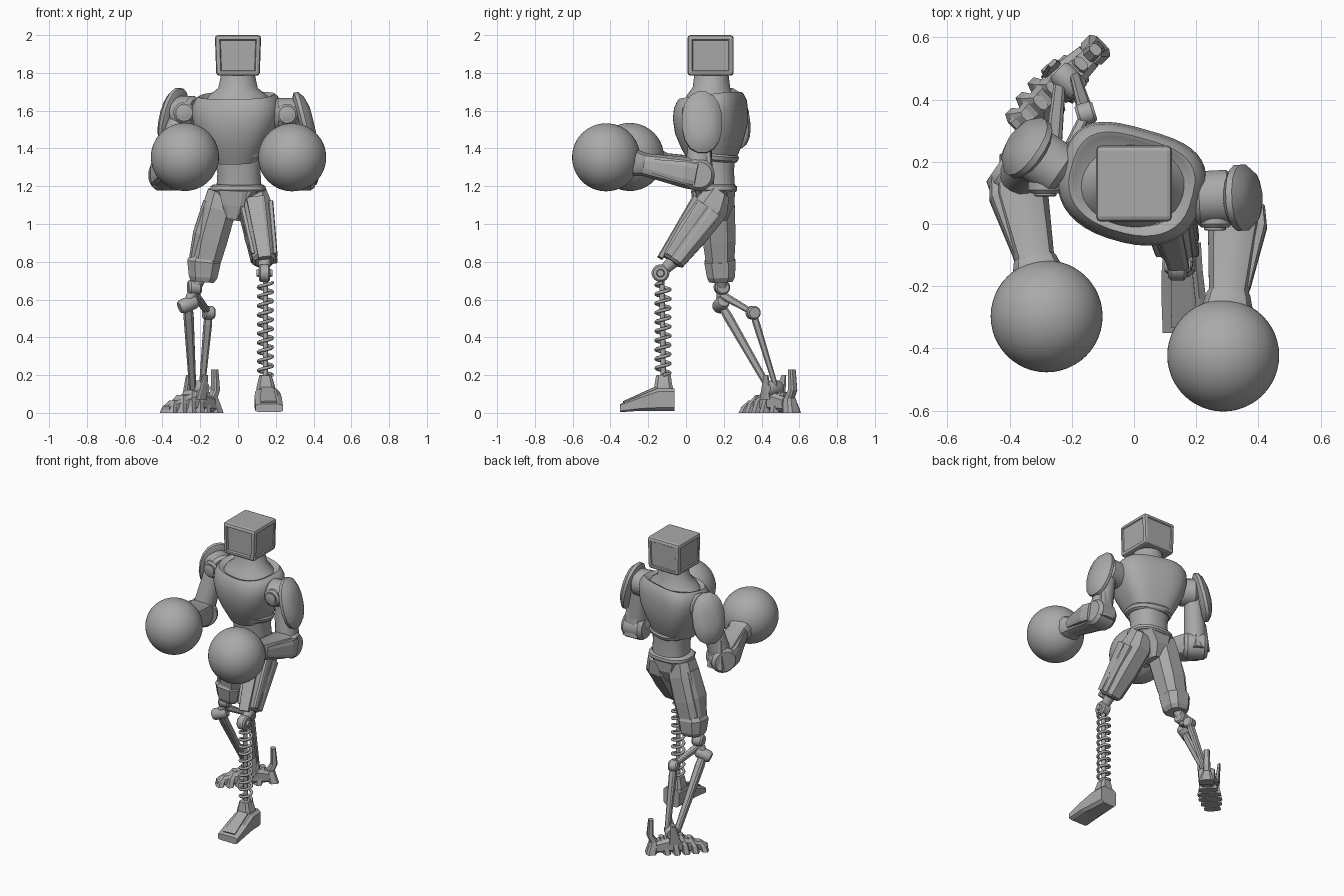
import bpy, bmesh
from math import sin, cos, pi, radians, copysign
from mathutils import Vector as V

if "Cube" in bpy.data.objects:
    bpy.data.objects.remove(bpy.data.objects["Cube"], do_unlink=True)

grey = bpy.data.materials.new("plain grey")
grey.use_nodes = True
grey.diffuse_color = (0.4, 0.4, 0.4, 1)
grey.node_tree.nodes["Principled BSDF"].inputs["Base Color"].default_value = (0.4, 0.4, 0.4, 1)


def finish(name, bm, smooth=None):
    bmesh.ops.recalc_face_normals(bm, faces=bm.faces)
    mesh = bpy.data.meshes.new(name)
    bm.to_mesh(mesh)
    bm.free()
    mesh.materials.append(grey)
    ob = bpy.data.objects.new(name, mesh)
    bpy.context.collection.objects.link(ob)
    if smooth:
        bpy.ops.object.select_all(action="DESELECT")
        ob.select_set(True)
        bpy.context.view_layer.objects.active = ob
        bpy.ops.object.shade_smooth_by_angle(angle=radians(smooth))
    return ob


def loft(name, rings, n=8, square=1.0, side=(1, 0, 0), smooth=None, tilt=0.0, axis=None, back=None):
    """Skin rings of (centre, half width, half depth) stacked along one axis."""
    d = (V(axis) if axis else V(rings[-1][0]) - V(rings[0][0])).normalized()
    s = V(side)
    s = (s - d * s.dot(d)).normalized()
    u = d.cross(s)
    bm = bmesh.new()
    loops = []
    for c, w, h in rings:
        loop = []
        for i in range(n):
            a = 2 * pi * (i + 0.5) / n
            e = back if back and sin(a) > 0 else square
            x = w * copysign(abs(cos(a)) ** e, cos(a))
            y = h * copysign(abs(sin(a)) ** e, sin(a))
            loop.append(bm.verts.new(V(c) + s * x + u * y + d * tilt * y))
        loops.append(loop)
    for p, q in zip(loops, loops[1:]):
        for i in range(n):
            j = (i + 1) % n
            bm.faces.new((p[i], p[j], q[j], q[i]))
    bm.faces.new(loops[0][::-1])
    bm.faces.new(loops[-1])
    return finish(name, bm, smooth)


def rod(name, a, b, r, r2=None, n=16, side=(0.1, 1, 0.05)):
    r2 = r2 or r
    return loft(name, [(a, r, r), (b, r2, r2)], n, side=side, smooth=35 if n > 8 else None)


def disc(name, c, direction, r, thick, rim=0.2):
    """Round joint with a chamfered edge, centred on c."""
    d = V(direction).normalized() * thick / 2
    c = V(c)
    side = (0, 0, 1) if abs(d.z) < abs(d.x) + abs(d.y) else (1, 0, 0)
    k = r * (1 - rim)
    return loft(name, [(c - d, k, k), (c - d * 0.7, r, r), (c + d * 0.7, r, r), (c + d, k, k)],
                20, side=side, smooth=30)


def ball(name, c, r):
    bm = bmesh.new()
    bmesh.ops.create_uvsphere(bm, u_segments=48, v_segments=32, radius=r)
    bmesh.ops.translate(bm, verts=bm.verts, vec=c)
    return finish(name, bm, 60)


# Boxy head with chamfered corners and sunken panels
bm = bmesh.new()
bmesh.ops.create_cube(bm, size=1)
for v in bm.verts:
    v.co = V((v.co.x * 0.245, v.co.y * 0.245 + 0.13, v.co.z * 0.215 + 1.8925))
    if v.co.z < 1.85:
        v.co.x *= 0.94
sides = list(bm.faces)
bmesh.ops.bevel(bm, geom=list(bm.edges), offset=0.016, segments=2, affect="EDGES", profile=0.5)
for f in [f for f in bm.faces if f.calc_area() > 0.02 and abs(f.normal.z) < 0.5]:
    deep = -0.014 if f.normal.y < -0.5 else -0.006
    bmesh.ops.inset_region(bm, faces=[f], thickness=0.012, depth=0)
    bmesh.ops.inset_region(bm, faces=[f], thickness=0.006, depth=deep)
finish("head", bm)

# Neck and chest, turned with the left shoulder forward
turn = (cos(radians(-16)), sin(radians(-16)), 0)
loft("neck", [((0, 0.13, 1.62), 0.19, 0.15), ((0, 0.13, 1.68), 0.155, 0.125),
              ((0, 0.135, 1.72), 0.105, 0.1), ((0, 0.135, 1.80), 0.088, 0.09)], 32, smooth=50)
chest = [(1.33, 0.125, 0.115, 0.14), (1.36, 0.14, 0.13, 0.14), (1.42, 0.175, 0.155, 0.135),
         (1.50, 0.215, 0.18, 0.13), (1.58, 0.235, 0.185, 0.125), (1.635, 0.232, 0.178, 0.125),
         (1.665, 0.215, 0.165, 0.125), (1.68, 0.2, 0.155, 0.125), (1.676, 0.185, 0.142, 0.125),
         (1.66, 0.165, 0.125, 0.125)]
loft("chest", [((-0.01, y, z), w, h) for z, w, h, y in chest], 40, 0.85, turn, 40, 0.13, (0, 0, 1), 0.65)
loft("chest_lower_band", [((0, 0.14, 1.335), 0.128, 0.118), ((0, 0.14, 1.345), 0.142, 0.13),
                          ((0, 0.14, 1.365), 0.148, 0.137), ((0, 0.14, 1.375), 0.14, 0.13)],
     32, 0.85, turn, 30, -0.1, (0, 0, 1))

# Waist, belt and pelvis
loft("abdomen", [((0.005, 0.155, 1.19), 0.12, 0.105), ((0.005, 0.15, 1.27), 0.115, 0.105),
                 ((0, 0.145, 1.37), 0.128, 0.115)], 28, 0.85, smooth=40)
loft("belt", [((0, 0.155, 1.17), 0.14, 0.11), ((0, 0.155, 1.18), 0.148, 0.117),
              ((0, 0.155, 1.2), 0.146, 0.115), ((0, 0.155, 1.21), 0.13, 0.1)], 24, 0.8, smooth=30)
loft("pelvis", [((-0.02, 0.16, 1.02), 0.035, 0.06), ((-0.02, 0.16, 1.10), 0.075, 0.1),
                ((-0.005, 0.155, 1.18), 0.135, 0.11)], 8, 0.6)
loft("pelvis_front_plate", [((-0.03, 0.08, 1.03), 0.03, 0.03), ((-0.025, 0.06, 1.1), 0.06, 0.025),
                            ((-0.025, 0.055, 1.18), 0.08, 0.03)], 8, 0.5)


def arm(tag, socket, out, shoulder, pad, elbow, glove):
    out = V(out).normalized()
    socket, shoulder, pad, elbow, glove = map(V, (socket, shoulder, pad, elbow, glove))
    # Shoulder barrel and its forward hub
    disc(tag + "_shoulder_barrel", (socket + shoulder) / 2, out, 0.088, 0.13)
    front = V((0, -1, 0))
    disc(tag + "_shoulder_hub", shoulder - out * 0.03 + front * 0.055, front, 0.056, 0.08)
    disc(tag + "_shoulder_hub_cap", shoulder - out * 0.03 + front * 0.095, front, 0.036, 0.02)
    # Oval shield on the outside of the shoulder
    tilt = (out + V((0, 0, 0.25))).normalized()
    profile = [(-0.035, 0.085, 0.14), (-0.02, 0.108, 0.168), (0, 0.108, 0.168),
               (0.025, 0.085, 0.135), (0.042, 0.045, 0.075)]
    along = V((0, 0, 1)).cross(tilt)
    loft(tag + "_shoulder_pad", [(pad + tilt * k, w, h) for k, w, h in profile], 16, 0.9,
         along, 40, axis=tilt)
    # Upper arm and elbow
    loft(tag + "_upper_arm", [(shoulder, 0.06, 0.06), (shoulder.lerp(elbow, 0.5), 0.065, 0.068),
                              (elbow, 0.075, 0.07)], 16, side=(0, 1, 0), smooth=40)
    disc(tag + "_elbow", elbow, along.cross(V((0, 0, 1))), 0.085, 0.15)
    loft(tag + "_elbow_guard", [(elbow + V((0, 0.06, -0.05)), 0.06, 0.025),
                                (elbow + V((0, 0.05, 0.14)), 0.04, 0.018)], 8, 0.6)
    # Tapered forearm with flared cuff, then round glove
    ray = glove - elbow
    rings = [(0.0, 0.078, 0.085), (0.12, 0.09, 0.085), (0.58, 0.066, 0.062), (0.6, 0.072, 0.064),
             (0.72, 0.088, 0.078), (0.78, 0.085, 0.075)]
    loft(tag + "_forearm", [(elbow + ray * t, w, h) for t, w, h in rings], 12, 0.8, smooth=30)
    sgn = copysign(1, out.x)
    loft(tag + "_forearm_fin", [(elbow + ray * 0.02 + V((sgn * 0.075, 0, 0)), 0.018, 0.06),
                                (elbow + ray * 0.15 + V((sgn * 0.085, 0, 0)), 0.02, 0.06),
                                (elbow + ray * 0.56 + V((sgn * 0.058, 0, 0)), 0.01, 0.035)], 8, 0.6)
    ball(tag + "_boxing_glove", glove, 0.18)


arm("left", (0.22, 0.085, 1.58), (1, 0.05, 0), (0.29, 0.085, 1.58), (0.355, 0.085, 1.54),
    (0.33, 0.065, 1.26), (0.287, -0.423, 1.353))
arm("right", (-0.24, 0.18, 1.59), (-0.8, 0.55, 0), (-0.31, 0.21, 1.59), (-0.35, 0.25, 1.56),
    (-0.375, 0.15, 1.26), (-0.281, -0.297, 1.355))

# Left thigh reaching forward, with raised strips
hip, knee = V((0.085, 0.165, 1.13)), V((0.14, -0.075, 0.80))
loft("left_thigh", [(hip + V((0, 0.01, 0.04)), 0.065, 0.065), (hip.lerp(knee, 0.12), 0.088, 0.098),
                    (hip.lerp(knee, 0.55), 0.085, 0.088), (hip.lerp(knee, 0.97), 0.065, 0.068),
                    (knee, 0.05, 0.05)], 8, 0.75)
for i, (x, k) in enumerate([(0.08, -0.045), (0.08, 0.03), (-0.076, -0.045), (-0.076, 0.03)]):
    off = V((x, 0.81 * k, -0.59 * k))
    loft(f"left_thigh_strip_{i + 1}", [(hip.lerp(knee, 0.15) + off, 0.014, 0.034),
                                      (hip.lerp(knee, 0.95) + off * 0.75, 0.012, 0.02)], 8, 0.5)
loft("left_thigh_front_strip", [(hip.lerp(knee, 0.15) + V((0, -0.078, 0.057)), 0.05, 0.02),
                                (hip.lerp(knee, 1.05) + V((0, -0.05, 0.037)), 0.035, 0.016)], 8, 0.5)

# Left knee, spring shin and wedge foot
disc("left_knee", (0.14, -0.135, 0.74), (1, 0, 0), 0.047, 0.06)
disc("left_knee_pin", (0.14, -0.135, 0.74), (1, 0, 0), 0.022, 0.085)
rod("left_knee_bracket", (0.14, -0.07, 0.80), (0.14, -0.135, 0.74), 0.035, 0.025)
rod("left_spring_rod", (0.145, -0.12, 0.18), (0.145, -0.128, 0.74), 0.014)
curve = bpy.data.curves.new("left_spring", "CURVE")
curve.dimensions = "3D"
curve.bevel_depth = 0.009
curve.bevel_resolution = 1
turns, steps = 10, 24
path = curve.splines.new("POLY")
path.points.add(turns * steps)
for i, p in enumerate(path.points):
    a = 2 * pi * i / steps
    p.co = (0.145 + 0.037 * cos(a), -0.122 + 0.037 * sin(a), 0.2 + 0.49 * i / (turns * steps), 1)
curve.materials.append(grey)
spring = bpy.data.objects.new("left_spring", curve)
bpy.context.collection.objects.link(spring)
bpy.ops.object.select_all(action="DESELECT")
spring.select_set(True)
bpy.context.view_layer.objects.active = spring
bpy.ops.object.convert(target="MESH")
loft("left_ankle", [((0.15, -0.115, 0.1), 0.055, 0.055), ((0.147, -0.12, 0.14), 0.05, 0.05),
                    ((0.145, -0.12, 0.2), 0.033, 0.04)], 8, 0.5)
loft("left_foot", [((0.155, -0.06, 0.07), 0.062, 0.062), ((0.155, -0.15, 0.07), 0.068, 0.062),
                   ((0.16, -0.24, 0.052), 0.074, 0.042), ((0.165, -0.35, 0.025), 0.075, 0.022)],
     8, 0.4, axis=(0, -1, 0))
loft("left_foot_plate", [((0.155, -0.16, 0.132), 0.035, 0.008), ((0.163, -0.33, 0.055), 0.045, 0.008)],
     8, 0.4)

# Right thigh and knee cuff
loft("right_thigh", [((-0.085, 0.165, 1.17), 0.08, 0.085), ((-0.1, 0.165, 1.08), 0.095, 0.1),
                     ((-0.145, 0.175, 0.92), 0.095, 0.092), ((-0.17, 0.18, 0.81), 0.085, 0.08)], 8, 0.75)
loft("right_thigh_outer_plate", [((-0.155, 0.165, 1.12), 0.03, 0.06), ((-0.205, 0.165, 0.95), 0.035, 0.07),
                                 ((-0.235, 0.175, 0.82), 0.025, 0.05)], 8, 0.6)
loft("right_knee_cuff", [((-0.19, 0.185, 0.695), 0.065, 0.065), ((-0.185, 0.185, 0.72), 0.08, 0.078),
                         ((-0.18, 0.18, 0.8), 0.094, 0.088), ((-0.178, 0.18, 0.825), 0.08, 0.075)], 8, 0.7)

# Right shin linkage of thin bars
knee, low, rear = V((-0.23, 0.19, 0.665)), V((-0.265, 0.185, 0.575)), V((-0.155, 0.355, 0.53))
heel_joint, toe_joint = V((-0.19, 0.475, 0.14)), V((-0.24, 0.44, 0.13))
rod("right_knee_stub", (-0.2, 0.185, 0.72), knee, 0.035)
disc("right_knee", knee, (1, 0.2, 0), 0.04, 0.07)
rod("right_knee_link", knee, low, 0.026)
disc("right_lower_knee", low, (1, 0.3, 0.4), 0.038, 0.1)
disc("right_rear_joint", rear, (1, 0.3, 0), 0.036, 0.06)
for name, a, b, w, h in [("right_upper_bar", knee - V((0, 0, 0.04)), rear, 0.022, 0.022),
                         ("right_rear_bar", rear, heel_joint, 0.024, 0.02),
                         ("right_front_bar", low, toe_joint, 0.028, 0.026)]:
    loft(name, [(a, w * 0.8, h * 0.8), (a.lerp(b, 0.15), w, h), (b, w * 0.7, h * 0.7)], 8, 0.6)

# Right foot of overlapping plates, turned outward
ahead, across, up = V((-0.72, -0.69, 0)), V((-0.69, 0.72, 0)), V((0, 0, 1))
heel = V((-0.145, 0.54, 0))
disc("right_ankle", (-0.21, 0.46, 0.13), across, 0.042, 0.1)
loft("right_foot_core", [(heel + up * 0.045, 0.045, 0.04), (heel + ahead * 0.12 + up * 0.065, 0.06, 0.06),
                         (heel + ahead * 0.33 + up * 0.02, 0.03, 0.018)], 8, 0.6, across)
for i, (t, w, top) in enumerate([(0.05, 0.062, 0.11), (0.11, 0.078, 0.13), (0.17, 0.078, 0.12),
                                 (0.23, 0.07, 0.095), (0.29, 0.055, 0.065)]):
    base = heel + ahead * (t + 0.02)
    loft(f"right_foot_plate_{i + 1}", [(base, w, 0.028), (base - ahead * 0.01 + up * top * 0.5, w * 0.8, 0.026),
                                      (base - ahead * 0.035 + up * top, w * 0.4, 0.016)], 8, 0.7, across, axis=up)
loft("right_heel_spur", [(heel + up * 0.06, 0.026, 0.03), (heel - ahead * 0.035 + up * 0.12, 0.024, 0.022),
                         (heel - ahead * 0.03 + up * 0.23, 0.02, 0.016)], 8, 0.6, across, axis=up)
loft("right_heel_pad", [(heel - ahead * 0.03, 0.05, 0.035), (heel - ahead * 0.01 + up * 0.08, 0.03, 0.03)],
     8, 0.6, across, axis=up)
for s in (-1, 1):
    loft("right_foot_fin" + ("_inner" if s < 0 else "_outer"),
         [(heel + ahead * 0.12 + across * 0.05 * s + up * 0.07, 0.014, 0.04),
          (heel + ahead * 0.1 + across * 0.065 * s + up * 0.2, 0.008, 0.015)], 8, 0.6, across, axis=up)
